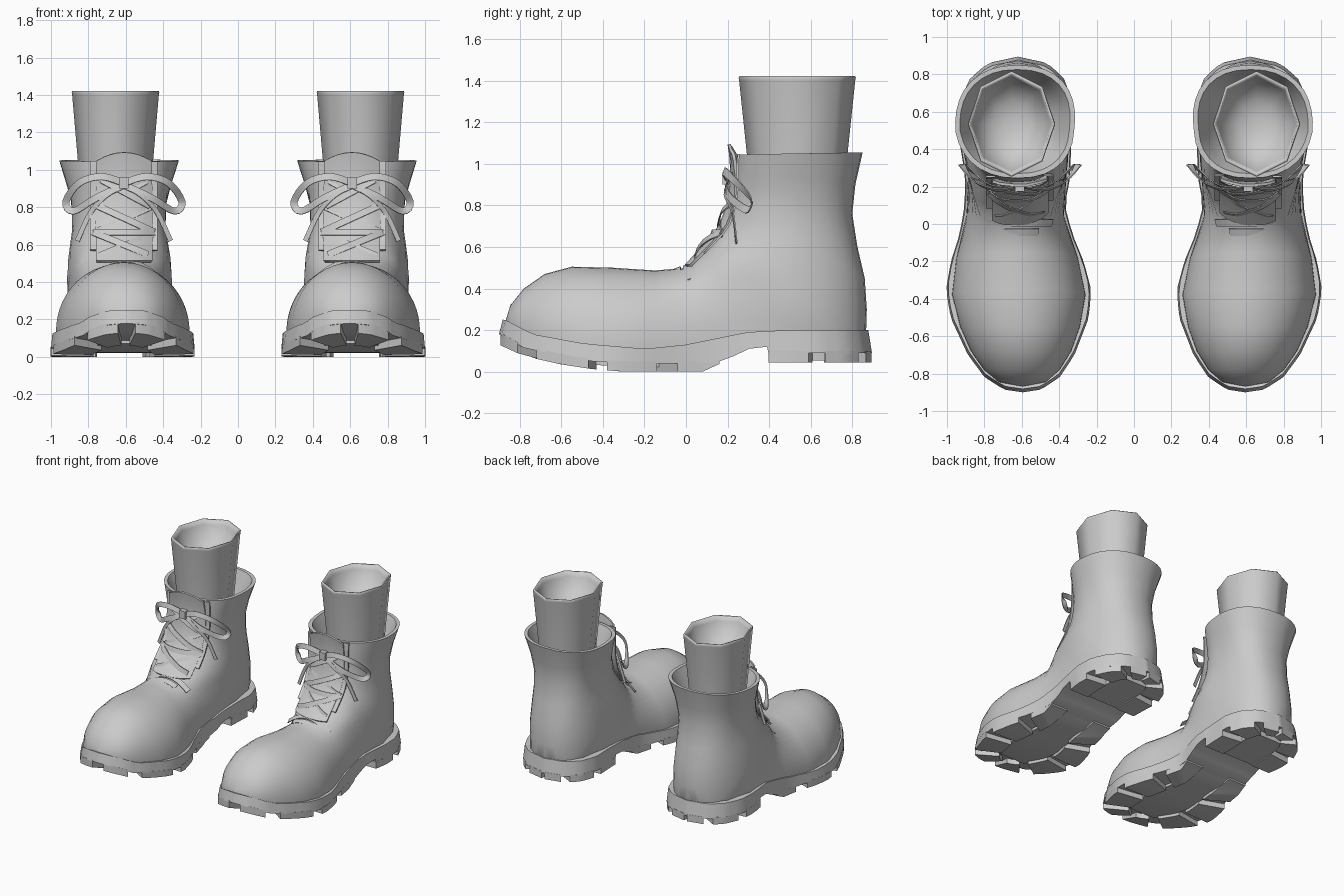
import bpy, bmesh, math
from mathutils import Vector

cube = bpy.data.objects.get("Cube")
if cube:
    bpy.data.objects.remove(cube, do_unlink=True)

grey = bpy.data.materials.new("light_grey")
grey.use_nodes = True
grey.diffuse_color = (0.6, 0.6, 0.6, 1)
grey.node_tree.nodes["Principled BSDF"].inputs["Base Color"].default_value = (0.6, 0.6, 0.6, 1)


def table(tab, v):
    """Linear interpolation in a list of (key, value) pairs."""
    if v <= tab[0][0]:
        return tab[0][1]
    for (a, fa), (b, fb) in zip(tab, tab[1:]):
        if v <= b:
            return fa + (fb - fa) * (v - a) / (b - a)
    return tab[-1][1]


def make(name, strips, closed=False, caps=False, solid=0, angle=40):
    """Skin each strip (a list of equal rings), then mirror it to the other boot."""
    bm = bmesh.new()
    for rings in strips:
        rows = [[bm.verts.new(p) for p in ring] for ring in rings]
        n = len(rows[0])
        for a, b in zip(rows, rows[1:]):
            for i in range(n if closed else n - 1):
                k = (i + 1) % n
                bm.faces.new((a[i], a[k], b[k], b[i]))
        if caps:
            bm.faces.new(rows[0])
            bm.faces.new(rows[-1])
    bmesh.ops.remove_doubles(bm, verts=bm.verts, dist=0.0005)
    bmesh.ops.dissolve_degenerate(bm, edges=bm.edges, dist=0.0002)
    bmesh.ops.recalc_face_normals(bm, faces=bm.faces)
    for edge in bm.edges:
        edge.smooth = not edge.is_boundary
    mesh = bpy.data.meshes.new(name)
    bm.to_mesh(mesh)
    bm.free()
    mesh.materials.append(grey)
    ob = bpy.data.objects.new(name, mesh)
    bpy.context.collection.objects.link(ob)
    bpy.ops.object.select_all(action='DESELECT')
    ob.select_set(True)
    bpy.context.view_layer.objects.active = ob
    bpy.ops.object.shade_smooth_by_angle(angle=math.radians(angle), keep_sharp_edges=True)
    if solid:
        mod = ob.modifiers.new("thickness", 'SOLIDIFY')
        mod.thickness = solid
        mod.offset = -1
    mod = ob.modifiers.new("pair", 'MIRROR')
    mod.use_mirror_merge = False


# Outline of the sole, its centre line and its heights along y
SOLE_W = [(-.9, 0), (-.885, .1), (-.82, .2), (-.7, .285), (-.5, .37), (-.35, .388),
          (-.2, .355), (-.05, .3), (.1, .268), (.3, .285), (.5, .305), (.65, .305),
          (.78, .25), (.86, .16), (.895, 0)]
CENTRE = [(-.9, -.595), (-.35, -.617), (.1, -.638), (.25, -.622), (.5, -.638), (.9, -.62)]
SOLE_TOP = [(-.89, .25), (-.75, .18), (-.5, .135), (-.2, .11), (0, .13), (.3, .19), (.5, .2)]
SOLE_LOW = [(-.9, .18), (-.78, .115), (-.6, .075), (-.45, .05), (-.3, .04), (.13, .04),
            (.2, .06), (.3, .11), (.39, .12), (.395, .09)]
LUG_LOW = [(-.9, .13), (-.78, .075), (-.6, .035), (-.45, .012), (-.3, 0), (.08, 0),
           (.2, .055), (.3, .1), (.39, .12), (.395, .045)]

# Side profile of the upper: top and bottom end of each fanned section
TOP = [(-.87, .24), (-.845, .32), (-.78, .4), (-.68, .47), (-.55, .505), (-.35, .5),
       (-.15, .487), (.01, .5), (.09, .58), (.15, .65), (.187, .71), (.205, .76),
       (.217, .8), (.225, .84), (.23, .88), (.235, .92), (.24, .97), (.245, 1.045)]
LOW = [(-.87, .2), (-.845, .17), (-.78, .15), (-.68, .13), (-.55, .1), (-.38, .09),
       (-.18, .09), (.05, .1), (.3, .15), (.55, .14), (.78, .13), (.865, .13),
       (.87, .3), (.86, .45), (.825, .6), (.8, .76), (.815, .9), (.85, 1.055)]
SHAFT_FRONT = [(z, y) for y, z in TOP[7:]]
SHAFT_BACK = [(z, y) for y, z in LOW[11:]]
SHAFT_W = [(.15, .272), (.3, .283), (.5, .275), (.7, .247), (.85, .257), (1.05, .32)]


def centre(y):
    return table(CENTRE, y)


def half_width(y, z):
    """Half thickness of the upper: domed foot blended with oval shaft."""
    base, top = table(SOLE_TOP, y), table(TOP, y)
    rise = min(1, max(0, z - base) / max(top - base, .001))
    fade = min(1, max(0, (.45 - y) / .35))
    foot = .93 * table(SOLE_W, y * 1.02) * fade * math.sqrt(1 - rise ** 2.1)
    front, back = table(SHAFT_FRONT, z), table(SHAFT_BACK, z)
    d = min(1, abs(2 * y - front - back) / (back - front))
    shaft = table(SHAFT_W, z) * (1 - d ** 2.3) ** (1 / 2.3)
    return (foot ** 8 + shaft ** 8) ** .125


# Upper
def upper_side(side):
    rings = []
    for i, ((ty, tz), (ly, lz)) in enumerate(zip(TOP, LOW)):
        ring = []
        for j in range(17):
            s = (1 - math.cos(math.pi * j / 16)) / 2
            y, z = ty + (ly - ty) * s, tz + (lz - tz) * s
            w = half_width(y, z) if i and j else 0
            ring.append((centre(y) + side * w, y, z))
        rings.append(ring)
    return rings


left, right = upper_side(-1), upper_side(1)
make("boot_upper", [left, right], angle=70)

# Collar lining: funnel from the rim down to the sock
rim = left[-1] + right[-1][-2:0:-1]
lining = [[(-.645 + (x + .645) * f, .55 + (y - .55) * f, z - drop) for x, y, z in rim]
          for f, drop in ((1, 0), (.92, 0), (.8, .09), (.7, .17), (.58, .23))]
make("collar_lining", [lining], closed=True, angle=50)

# Sole slab
stations = sorted([-.0025 - .8975 * math.cos(math.pi * i / 36) for i in range(37)] + [.39, .396])
slab = []
for y in stations:
    w, c = table(SOLE_W, y), centre(y)
    t, b = table(SOLE_TOP, y), table(SOLE_LOW, y)
    ty = y * .98
    slab.append([(c - w * .98, ty, t), (c + w * .98, ty, t), (c + w, y, b), (c - w, y, b)])
make("sole", [slab], closed=True, angle=35)

# Tread: lugs around the forefoot and heel, and a raised pad inside each ring of lugs
lugs, pads = [], []
for mid, pad, lift, spans in (
        (-.35, (-.66, .16), .022, ((-.893, -.81), (-.72, -.47), (-.38, -.14), (-.04, .16))),
        (.65, (.396, .76), .008, ((.396, .59), (.67, .83), (.865, .892)))):
    for start, end in spans:
        for side in (-1, 1):
            rings = []
            for i in range(6):
                y = start + (end - start) * i / 5
                w = side * table(SOLE_W, y)
                yi = y if y in (.396, .16) else y + (mid - y) * .32
                low, low_in = table(LUG_LOW, y), table(LUG_LOW, yi)
                hi, hi_in = table(SOLE_LOW, y) + .01, table(SOLE_LOW, yi) + .01
                xo, xi = centre(y) + w, centre(yi) + w * .45
                rings.append([(xo, y, hi), (xo, y, low), (xi, yi, low_in), (xi, yi, hi_in)])
            lugs.append(rings)
    rings = []
    for i in range(11):
        y = pad[0] + (pad[1] - pad[0]) * i / 10
        w, c = table(SOLE_W, y) * .45, centre(y)
        low, hi = table(LUG_LOW, y) + lift, table(SOLE_LOW, y) + .01
        rings.append([(c - w, y, hi), (c + w, y, hi), (c + w, y, low), (c - w, y, low)])
    pads.append(rings)
make("tread_lugs", lugs, closed=True, caps=True, angle=30)
make("tread_pads", pads, closed=True, caps=True, angle=30)

# Sock: eight-sided tube with a rolled rim and a dished top
SOCK = [(.7, .6), (.86, 1.05), (.99, 1.4), (1, 1.415), (.985, 1.422), (.94, 1.42),
        (.9, 1.385), (.72, 1.3), (.45, 1.25), (.15, 1.235)]
sock = [[(-.655 + .234 * r * math.sin(k * math.pi / 4), .535 + .282 * r * math.cos(k * math.pi / 4), z)
         for k in range(8)] for r, z in SOCK]
make("sock", [sock], closed=True, caps=True, angle=75)

# Front fittings sit on the shaft around this x
MID = -.61


def on_front(x, z, lift=.015):
    """Point just in front of the upper at sideways offset x and height z."""
    y = -.05
    while y < .5 and half_width(y, min(z, 1.03)) < abs(MID + x - centre(y)):
        y += .004
    return Vector((MID + x, y - lift, z + lift * .5))


# Tongue
tongue = []
for i in range(13):
    z = .5 + .59 * i / 12
    row = []
    for j in range(9):
        x = -.145 + .29 * j / 8
        p = on_front(x, z, .01)
        p.y -= max(0, z - .95) * .15
        p.z -= .045 * (x / .145) ** 2 * (i / 12) ** 4
        row.append(p)
    tongue.append(row)
make("tongue", [tongue], solid=.015, angle=60)


def ribbon(points, width=.036, normal=(0, -1, .35)):
    """Flat strip of the given width along a path."""
    pts = [Vector(p) for p in points]
    rows = []
    for i, p in enumerate(pts):
        tangent = pts[min(i + 1, len(pts) - 1)] - pts[max(i - 1, 0)]
        across = tangent.cross(Vector(normal)).normalized() * width / 2
        rows.append([p - across, p + across])
    return rows


def smooth(points, steps=4):
    """Catmull-Rom path through the points."""
    p = [Vector(q) for q in points]
    p = [p[0]] + p + [p[-1]]
    out = []
    for a, b, c, d in zip(p, p[1:], p[2:], p[3:]):
        for k in range(steps):
            t = k / steps
            out.append(.5 * (2 * b + (c - a) * t + (2 * a - 5 * b + 4 * c - d) * t * t
                             + (3 * b - a - 3 * c + d) * t ** 3))
    return out + [p[-1]]


# Eyelet stays beside the tongue
stays = [ribbon([on_front(s * .155, .56 + .048 * i, .012) for i in range(11)], .05) for s in (-1, 1)]
make("eyelet_stays", stays, solid=.01)

# Crossed laces, and straight bars over the instep
EYES = [(.13, .53), (.165, .65), (.14, .79), (.12, .93)]
laces = []
for (wa, za), (wb, zb) in zip(EYES, EYES[1:]):
    for s in (-1, 1):
        path = [on_front(s * (wa - (wa + wb) * k / 8), za + (zb - za) * k / 8, .03 + .006 * s)
                for k in range(9)]
        laces.append(ribbon(path))
laces.append(ribbon([on_front(.165 * (k / 4 - 1), .65, .035) for k in range(9)]))
for w, y, z in ((.175, .005, .518), (.1, -.045, .5)):
    arch = [(MID + w * t / 4, y, z - 2.5 * (w * t / 4) ** 2) for t in range(-4, 5)]
    laces.append(ribbon(arch, .04, (0, -.4, 1)))
make("laces", laces, solid=.006)

# Bow: two loops, two tails and the knot
LOOP = [(0, .2, .93), (.12, .18, .965), (.24, .22, .93), (.31, .31, .83),
        (.27, .29, .78), (.15, .2, .85), (0, .195, .92)]
TAIL = [(0, .2, .92), (.1, .185, .86), (.18, .22, .77), (.25, .24, .62)]
bow = []
for s in (-1, 1):
    for path, width in ((LOOP, .038), (TAIL, .026)):
        bow.append(ribbon(smooth([(MID + s * x, y, z) for x, y, z in path]), width))
make("lace_bow", bow, solid=.006)

knot = [[(MID + x * .025, y, .93 + z * .03) for x, z in ((-1, -1), (1, -1), (1, 1), (-1, 1))]
        for y in (.175, .225)]
make("lace_knot", [knot], closed=True, caps=True, angle=30)
